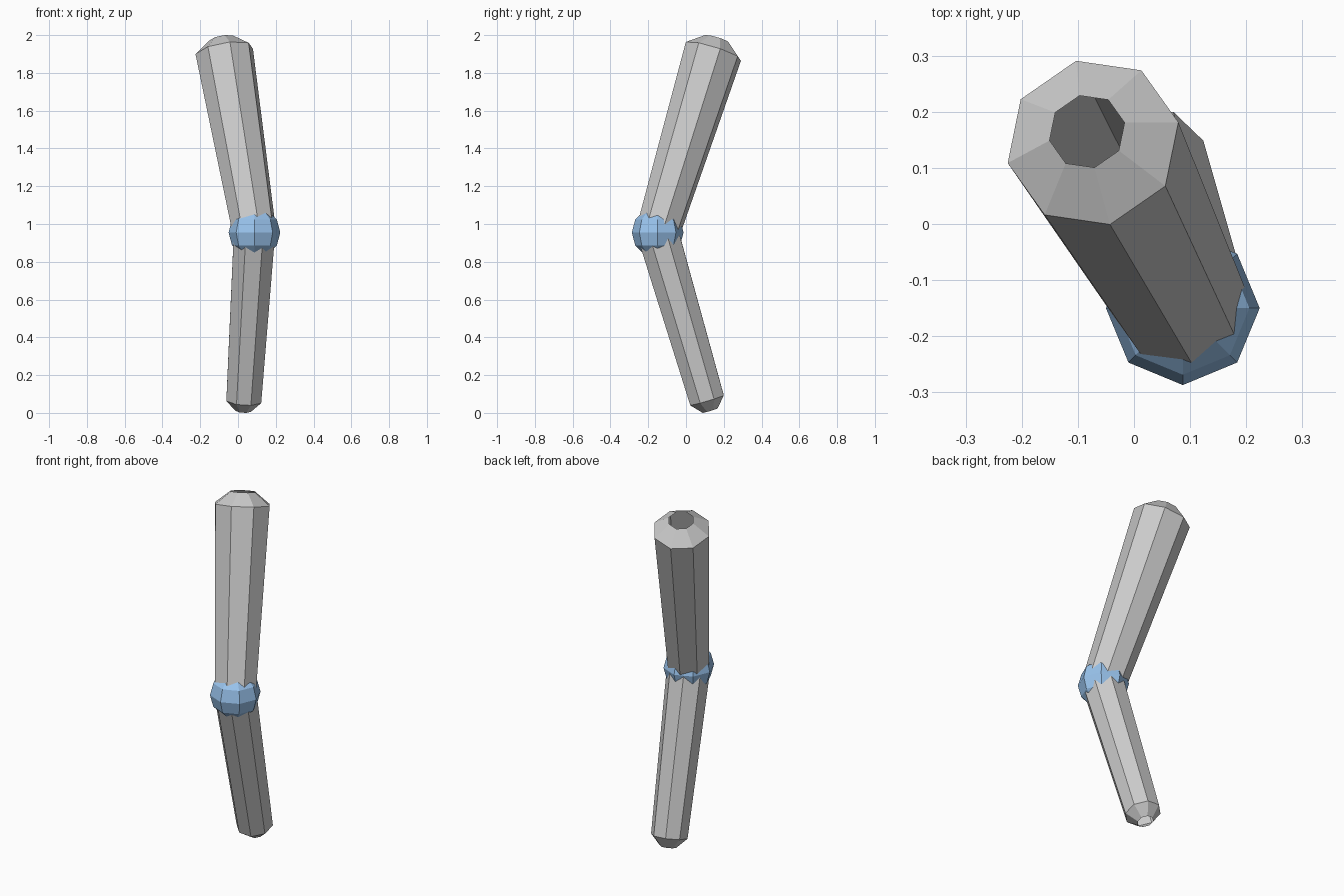
import bpy, bmesh
from math import cos, sin, radians, tau
from mathutils import Vector

if "Cube" in bpy.data.objects:
    bpy.data.objects.remove(bpy.data.objects["Cube"])

SIDES = 8
JOINT = Vector((0.087, -0.15, 0.955))


def make_object(name, bm):
    mesh = bpy.data.meshes.new(name)
    bm.to_mesh(mesh)
    bm.free()
    obj = bpy.data.objects.new(name, mesh)
    bpy.context.collection.objects.link(obj)
    return obj


def tapered_tube(name, low, high, rings, phase):
    """Open faceted tube; rings are (distance from low, radius), bottom to top."""
    axis = (high - low).normalized()
    rot = Vector((0, 0, 1)).rotation_difference(axis)
    bm = bmesh.new()
    loops = []
    for dist, r in rings:
        loop = []
        for i in range(SIDES):
            a = radians(phase) + tau * i / SIDES
            loop.append(bm.verts.new(low + rot @ Vector((r * cos(a), r * sin(a), dist))))
        loops.append(loop)
    for a, b in zip(loops, loops[1:]):
        for i in range(SIDES):
            j = (i + 1) % SIDES
            bm.faces.new((a[i], a[j], b[j], b[i]))
    return make_object(name, bm)


# Upper segment: widens upward, chamfered open end
top = Vector((-0.073, 0.145, 1.914))
length = (top - JOINT).length
tapered_tube("upper_segment", JOINT, top,
             [(0, 0.118), (length, 0.157), (length + 0.068, 0.069)], 12.6)

# Lower segment: narrows downward, chamfered open end
foot = Vector((0.031, 0.111, 0.068))
length = (JOINT - foot).length
tapered_tube("lower_segment", foot, JOINT,
             [(-0.058, 0.044), (0, 0.1), (length, 0.118)], 22.5)

# Faceted ball joint
bm = bmesh.new()
bmesh.ops.create_uvsphere(bm, u_segments=SIDES, v_segments=6, radius=0.137)
bmesh.ops.translate(bm, verts=bm.verts, vec=JOINT)
joint = make_object("ball_joint", bm)
blue = bpy.data.materials.new("joint_blue")
blue.diffuse_color = (0.32, 0.55, 0.85, 1)
blue.use_nodes = True
blue.node_tree.nodes["Principled BSDF"].inputs["Base Color"].default_value = blue.diffuse_color
joint.data.materials.append(blue)
